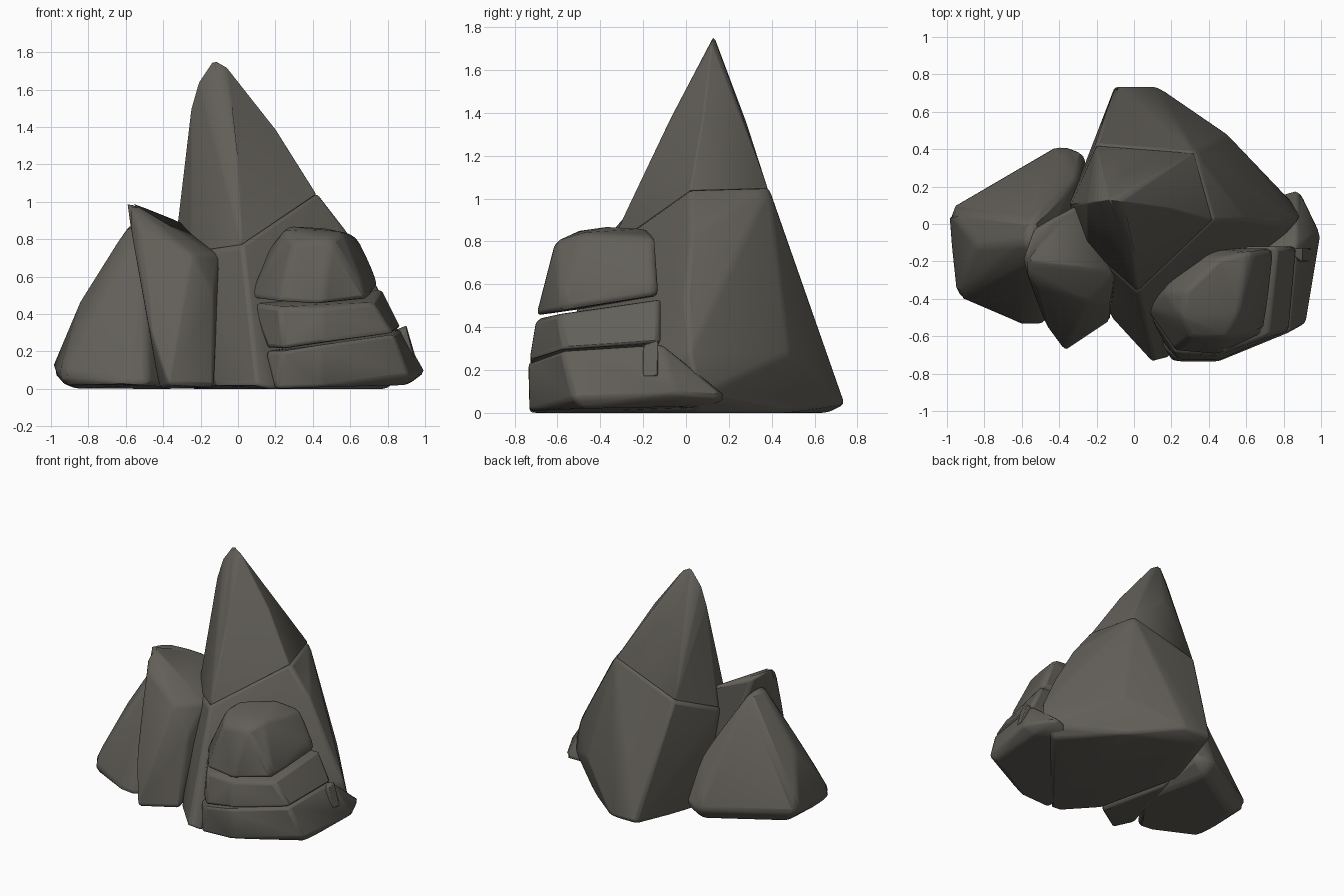
import bpy
import bmesh
from mathutils import Vector

# Remove the default cube if present
default_cube = bpy.data.objects.get("Cube")
if default_cube:
    bpy.data.objects.remove(default_cube, do_unlink=True)

# Single stone colour
stone = bpy.data.materials.new("dark_grey_stone")
stone.use_nodes = True
stone_colour = (0.122, 0.114, 0.098, 1.0)
stone.diffuse_color = stone_colour
shader = next(n for n in stone.node_tree.nodes if n.type == "BSDF_PRINCIPLED")
shader.inputs["Base Color"].default_value = stone_colour
shader.inputs["Roughness"].default_value = 0.9


def make_rock(name, corners, soften=0.025):
    """Wrap corner points in a faceted hull, then soften the edges."""
    bm = bmesh.new()
    for corner in corners:
        bm.verts.new(corner)
    result = bmesh.ops.convex_hull(bm, input=bm.verts[:])
    unused = {g for g in result["geom_interior"] + result["geom_unused"]
              if isinstance(g, bmesh.types.BMVert) and g.is_valid}
    bmesh.ops.delete(bm, geom=list(unused), context="VERTS")
    bmesh.ops.dissolve_limit(bm, angle_limit=0.09,
                             verts=bm.verts[:], edges=bm.edges[:])
    bmesh.ops.recalc_face_normals(bm, faces=bm.faces[:])
    mesh = bpy.data.meshes.new(name)
    bm.to_mesh(mesh)
    bm.free()
    mesh.materials.append(stone)
    rock = bpy.data.objects.new(name, mesh)
    bpy.context.collection.objects.link(rock)

    # Worn, rounded edges
    bevel = rock.modifiers.new("worn_edges", "BEVEL")
    bevel.width = soften
    bevel.segments = 2
    bevel.limit_method = "ANGLE"
    bevel.angle_limit = 0.2
    bevel.use_clamp_overlap = True

    bpy.ops.object.select_all(action="DESELECT")
    rock.select_set(True)
    bpy.context.view_layer.objects.active = rock
    bpy.ops.object.shade_smooth_by_angle(angle=0.6)
    return rock


def grow(points, factor, centre):
    """Scale a ring of points outward from a centre."""
    middle = Vector(centre)
    return [middle + (Vector(p) - middle) * factor for p in points]


# Sloping crack shared by the peak and the main body
crack = [(.42, .02, 1.04), (.32, .38, 1.05), (-.2, .42, .88),
         (-.34, .1, .74), (-.25, -.12, .73), (.02, -.36, .77)]

# Tall pointed peak
peak_upper = [(-.13, .13, 1.76), (-.06, .12, 1.72), (-.21, .12, 1.64),
              (-.25, .11, 1.5), (-.29, .12, 1.18), (-.02, -.08, 1.36),
              (.01, -.2, 1.1), (.06, .1, 1.55), (.2, .08, 1.39),
              (-.05, .28, 1.36), (.08, .26, 1.38)]
make_rock("peak", crack + peak_upper)

# Main body under the peak
body_sides = [(.6, .02, .82), (.75, .0, .54), (.88, .02, .28), (.9, .06, .08),
              (.5, .48, .28), (.05, .55, .6), (-.1, .74, .04), (.12, .74, .04),
              (-.05, .66, 0), (.45, .45, 0), (.8, .05, 0), (-.25, .2, 0),
              (-.12, -.5, .02), (.1, -.74, .02), (.18, -.72, 0), (-.1, -.4, .45)]
make_rock("main_body", grow(crack, 1.02, (.05, .05, .9)) + body_sides, .02)

# Broad sloping rock on the right flank
make_rock("side_rock", [
    (-.59, -.1, .88), (-.54, .02, .87), (-.5, -.2, .85), (-.84, -.12, .48),
    (-1, .08, .1), (-.95, -.39, .09), (-.93, -.36, .02), (-.88, .05, 0),
    (-.6, -.54, .03), (-.48, -.54, .02), (-.4, .43, .1), (-.26, .38, .1),
    (-.38, .35, 0), (-.3, .25, .42), (-.25, -.2, 0)], .03)

# Upright slab leaning on the body
make_rock("upright_slab", [
    (-.6, -.2, 1.01), (-.54, -.03, .96), (-.42, .04, .93), (-.3, .1, .89),
    (-.53, -.33, .87), (-.24, -.42, .72), (-.1, -.27, .71), (-.12, .0, .76),
    (-.48, -.53, .35), (-.37, -.68, .02), (-.13, -.52, .01), (-.42, -.5, 0),
    (-.25, .1, 0), (-.13, -.42, .5)], .02)

# Three stacked ledges at the front
make_rock("upper_ledge", [
    (.06, -.45, .49), (.22, -.68, .47), (.45, -.7, .455), (.7, -.58, .48),
    (.75, -.13, .55), (.3, -.13, .54), (.16, -.36, .74), (.25, -.5, .85),
    (.27, -.36, .87), (.45, -.18, .86), (.6, -.15, .83), (.65, -.15, .79),
    (.56, -.48, .84), (.5, -.61, .8), (.3, -.61, .78), (.72, -.2, .63)])
make_rock("middle_ledge", [
    (.07, -.46, .46), (.22, -.69, .44), (.45, -.7, .43), (.72, -.6, .46),
    (.77, -.12, .53), (.3, -.12, .5), (.16, -.64, .22), (.24, -.73, .215),
    (.45, -.73, .25), (.83, -.57, .3), (.87, -.12, .33), (.2, -.15, .25)], .02)
make_rock("lower_ledge", [
    (.15, -.65, .2), (.24, -.735, .2), (.45, -.735, .235), (.83, -.58, .29),
    (.87, -.11, .32), (.93, -.06, .2), (1, -.05, .09), (.92, -.53, .07),
    (.9, -.48, .02), (.92, -.03, .03), (.88, .2, .07), (.45, -.73, .01),
    (.2, -.73, .0), (.2, -.1, 0), (.7, .1, .02), (.2, -.2, .22)])

# Small chip on the outer end of the lower ledge
make_rock("ledge_chip", [
    (.94, -.2, .17), (.95, -.13, .17), (.9, -.2, .32), (.9, -.13, .34),
    (.8, -.2, .17), (.8, -.13, .3)], .006)
